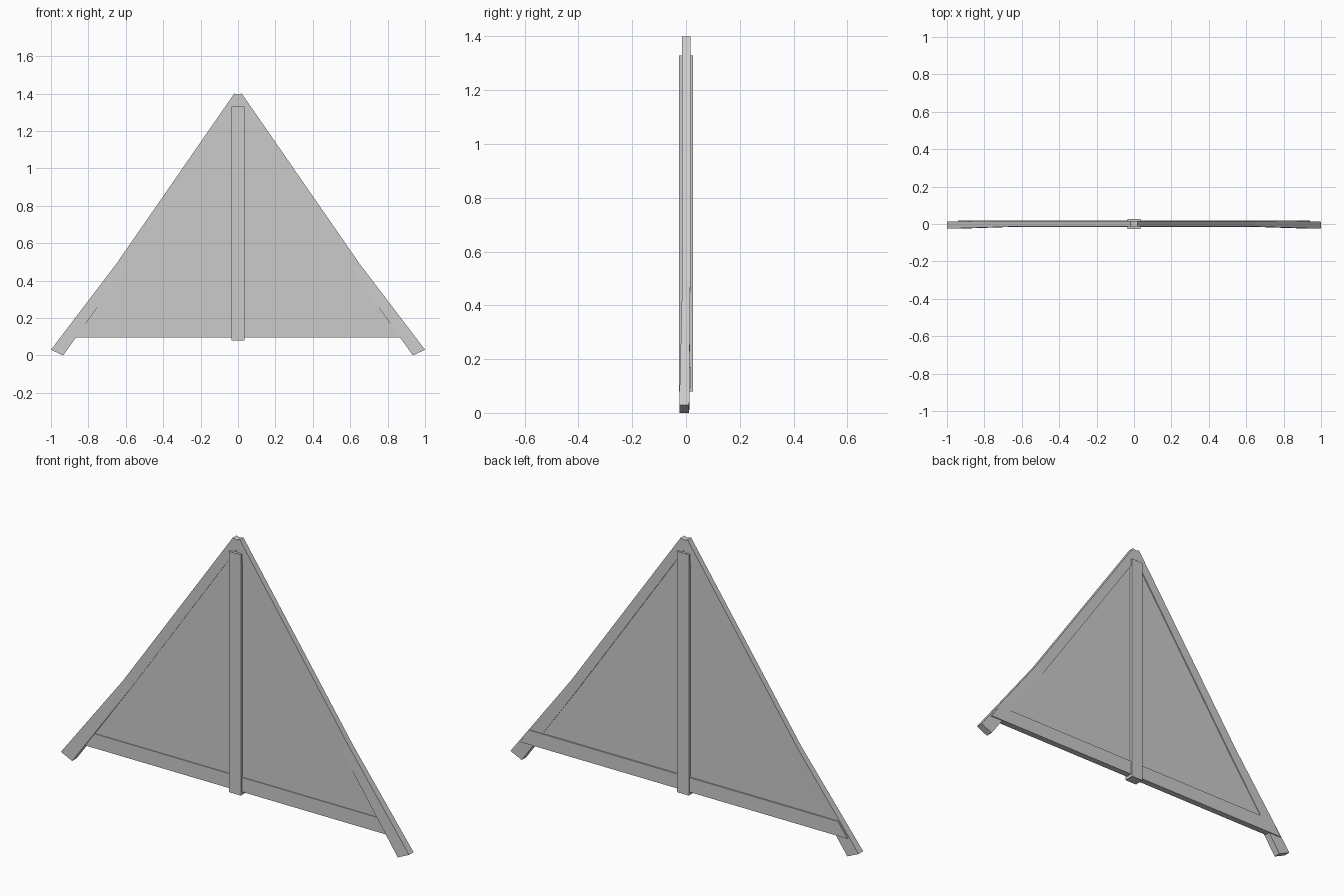
import bpy
import bmesh

cube = bpy.data.objects.get("Cube")
if cube:
    bpy.data.objects.remove(cube, do_unlink=True)

grey = bpy.data.materials.new("plain_grey")
grey.use_nodes = True
colour = (0.6, 0.6, 0.6, 1)
grey.diffuse_color = colour
grey.node_tree.nodes["Principled BSDF"].inputs["Base Color"].default_value = colour


def loft(name, sections):
    """Skin a solid through a list of four-point sections."""
    bm = bmesh.new()
    rings = [[bm.verts.new(p) for p in s] for s in sections]
    for a, b in zip(rings, rings[1:]):
        for i in range(4):
            j = (i + 1) % 4
            bm.faces.new((a[i], a[j], b[j], b[i]))
    bm.faces.new(rings[0][::-1])
    bm.faces.new(rings[-1])
    bmesh.ops.recalc_face_normals(bm, faces=bm.faces)
    mesh = bpy.data.meshes.new(name)
    bm.to_mesh(mesh)
    bm.free()
    mesh.materials.append(grey)
    obj = bpy.data.objects.new(name, mesh)
    bpy.context.collection.objects.link(obj)
    return obj


def slab(name, levels, front, back):
    """Symmetric slab from (half width, height) levels."""
    return loft(name, [[(-w, front, z), (w, front, z), (w, back, z), (-w, back, z)]
                       for w, z in levels])


# Bent rafters: outer edge, inner edge, front and back at foot, knee and tip
stations = [
    ((1.0, 0.03), (0.935, 0.0), -0.025, 0.012),
    ((0.65, 0.49), (0.6, 0.47), -0.014, 0.016),
    ((0.02, 1.4), (-0.03, 1.385), -0.014, 0.016),
]
for name, side in (("left_rafter", 1), ("right_rafter", -1)):
    loft(name, [[(side * ox, f, oz), (side * ix, f, iz),
                 (side * ix, b, iz), (side * ox, b, oz)]
                for (ox, oz), (ix, iz), f, b in stations])

# Tie beam with ends cut along the rafters
slab("tie_beam", [(0.94, 0.095), (0.885, 0.17)], -0.015, 0.018)

# Thin infill behind the frame
slab("gable_panel", [(0.83, 0.16), (0.62, 0.47), (0.01, 1.36)], -0.011, 0.011)

# Central upright
slab("king_post", [(0.034, 0.08), (0.034, 1.33)], -0.026, 0.026)
